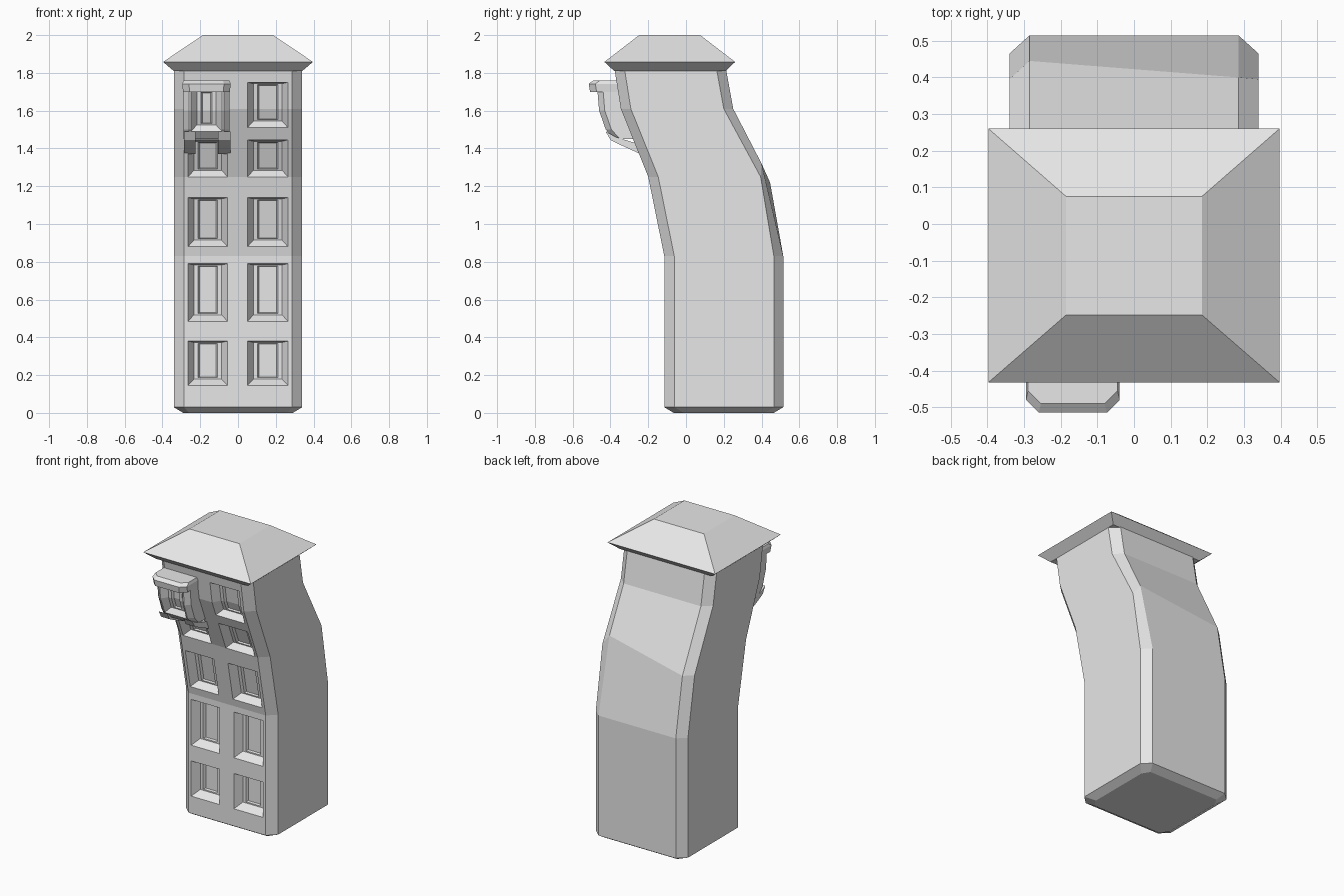
import bpy, bmesh

if "Cube" in bpy.data.objects:
    bpy.data.objects.remove(bpy.data.objects["Cube"])

stone = bpy.data.materials.new("grey_stone")
stone.diffuse_color = (0.8, 0.8, 0.8, 1)
stone.use_nodes = True
stone.node_tree.nodes["Principled BSDF"].inputs["Base Color"].default_value = stone.diffuse_color


def finish(name, bm):
    bmesh.ops.remove_doubles(bm, verts=bm.verts, dist=1e-4)
    mesh = bpy.data.meshes.new(name)
    bm.to_mesh(mesh)
    bm.free()
    mesh.materials.append(stone)
    obj = bpy.data.objects.new(name, mesh)
    bpy.context.collection.objects.link(obj)


def face(bm, pts):
    bm.faces.new([bm.verts.new(p) for p in pts])


def bridge(bm, a, b, skip_last=False):
    n = len(a)
    for i in range(n - 1 if skip_last else n):
        j = (i + 1) % n
        face(bm, (a[i], a[j], b[j], b[i]))


def shell(bm, rings, open_from=None):
    """Stacked rings; the closing front strip is left open from a given level."""
    for k in range(len(rings) - 1):
        bridge(bm, rings[k], rings[k + 1], open_from is not None and k >= open_from)
    face(bm, rings[0][::-1])
    face(bm, rings[-1])


def interp(table):
    def f(z):
        for (z0, y0), (z1, y1) in zip(table, table[1:]):
            if z <= z1:
                return y0 + (y1 - y0) * (z - z0) / (z1 - z0)
        return table[-1][1]
    return f


def window(bm, rect, bends, yf, depth):
    x0, x1, z0, z1 = rect
    mids = [b for b in bends if z0 + .03 < b < z1 - .03]

    def ring(side, bottom, top, d):
        a, b = x0 + side, x1 - side
        zs = [z0 + bottom] + mids + [z1 - top]
        right = [(b, yf(z) + d, z) for z in zs]
        left = [(a, yf(z) + d, z) for z in zs]
        return left, right, [left[0]] + right + left[:0:-1]

    steps = [(0, 0, 0, 0), (.032, .034, .007, depth),
             (.054, .042, .012, depth), (.062, .046, .016, depth + .015)]
    rings = [ring(*s) for s in steps]
    for a, b in zip(rings, rings[1:]):
        bridge(bm, a[2], b[2])
    left, right, _ = rings[-1]
    for k in range(len(left) - 1):
        face(bm, (left[k], right[k], right[k + 1], left[k + 1]))


def wall(bm, xa, xb, bends, yf, windows, depth):
    xs = sorted({xa, xb, *[v for w in windows for v in w[:2]]})
    zs = sorted({*bends, *[v for w in windows for v in w[2:]]})
    for a, b in zip(xs, xs[1:]):
        for c, d in zip(zs, zs[1:]):
            cx, cz = (a + b) / 2, (c + d) / 2
            if not any(w[0] < cx < w[1] and w[2] < cz < w[3] for w in windows):
                face(bm, ((a, yf(c), c), (b, yf(c), c), (b, yf(d), d), (a, yf(d), d)))
    for w in windows:
        window(bm, w, bends, yf, depth)


# Tower body: leaning block with chamfered corners
front = [(.03, -.115), (.83, -.115), (1.25, -.20), (1.61, -.345), (1.83, -.38)]
back = [(.03, .515), (.83, .515), (1.22, .445), (1.61, .25), (1.83, .21)]
tower_y = interp(front)


def tower_ring(fz, fy, bz, by, inset=0):
    w, c = .34 - inset, .285 - inset * .5
    pts = [[c, fy, fz], [w, fy + .053, fz], [w, by - .05, bz], [c, by, bz],
           [-c, by, bz], [-w, by - .05, bz], [-w, fy + .053, fz], [-c, fy, fz]]
    if bz == 1.22:  # the rear bend sits higher on one corner
        pts[3] = [c, .40, 1.32]
        pts[2][2] = 1.25
    return pts


rings = [tower_ring(0, -.065, 0, .465, .05)]
rings += [tower_ring(*f, *b) for f, b in zip(front, back)]
bm = bmesh.new()
shell(bm, rings, open_from=1)

# Window openings, two columns
rows = [(.145, .38), (.485, .79), (.88, 1.14), (1.25, 1.445), (1.51, 1.75)]
openings = [(.05, .265, *r) for r in rows] + [(-.265, -.055, *r) for r in rows[:4]]
wall(bm, -.285, .285, [f[0] for f in front], tower_y, openings, .05)
finish("tower_body", bm)

# Roof with thin sloped eaves and a flat top
bm = bmesh.new()
shell(bm, [[(-w, y0, z), (w, y0, z), (w, y1, z), (-w, y1, z)] for w, y0, y1, z in
           [(.34, -.38, .21, 1.81), (.397, -.432, .26, 1.858), (.185, -.248, .075, 2)]])
finish("roof", bm)


# Bay window hanging on the front
def bay_ring(z, yf, hw, ch, yb):
    x = -.167
    return [(x + hw - ch, yf, z), (x + hw, yf + ch, z), (x + hw, yb, z),
            (x - hw, yb, z), (x - hw, yf + ch, z), (x - hw + ch, yf, z)]


bay = [(1.45, -.38), (1.5, -.425), (1.6, -.46), (1.72, -.47)]
bm = bmesh.new()
shell(bm, [bay_ring(z, y, .122, .03, tower_y(z) + .02) for z, y in bay], open_from=0)
wall(bm, -.259, -.075, [b[0] for b in bay], interp(bay), [(-.25, -.084, 1.49, 1.71)], .04)
finish("bay_window", bm)

# Bay cap with a front lip
bm = bmesh.new()
shell(bm, [bay_ring(z, y, hw, .035, -.35) for z, y, hw in
           [(1.70, -.508, .124), (1.742, -.515, .128), (1.76, -.49, .122)]])
finish("bay_cap", bm)

# Curved brackets below the bay
profile = [(-.24, 1.37), (-.35, 1.42), (-.40, 1.445), (-.425, 1.49), (-.37, 1.46), (-.24, 1.42)]
for side, x0, x1 in (("left", -.287, -.225), ("right", -.105, -.04)):
    bm = bmesh.new()
    shell(bm, [[(x, y, z) for y, z in profile] for x in (x0, x1)])
    finish(side + "_bay_bracket", bm)
    me = bpy.data.objects[side + "_bay_bracket"].data
    fix = bmesh.new()
    fix.from_mesh(me)
    bmesh.ops.recalc_face_normals(fix, faces=fix.faces)
    fix.to_mesh(me)
    fix.free()
